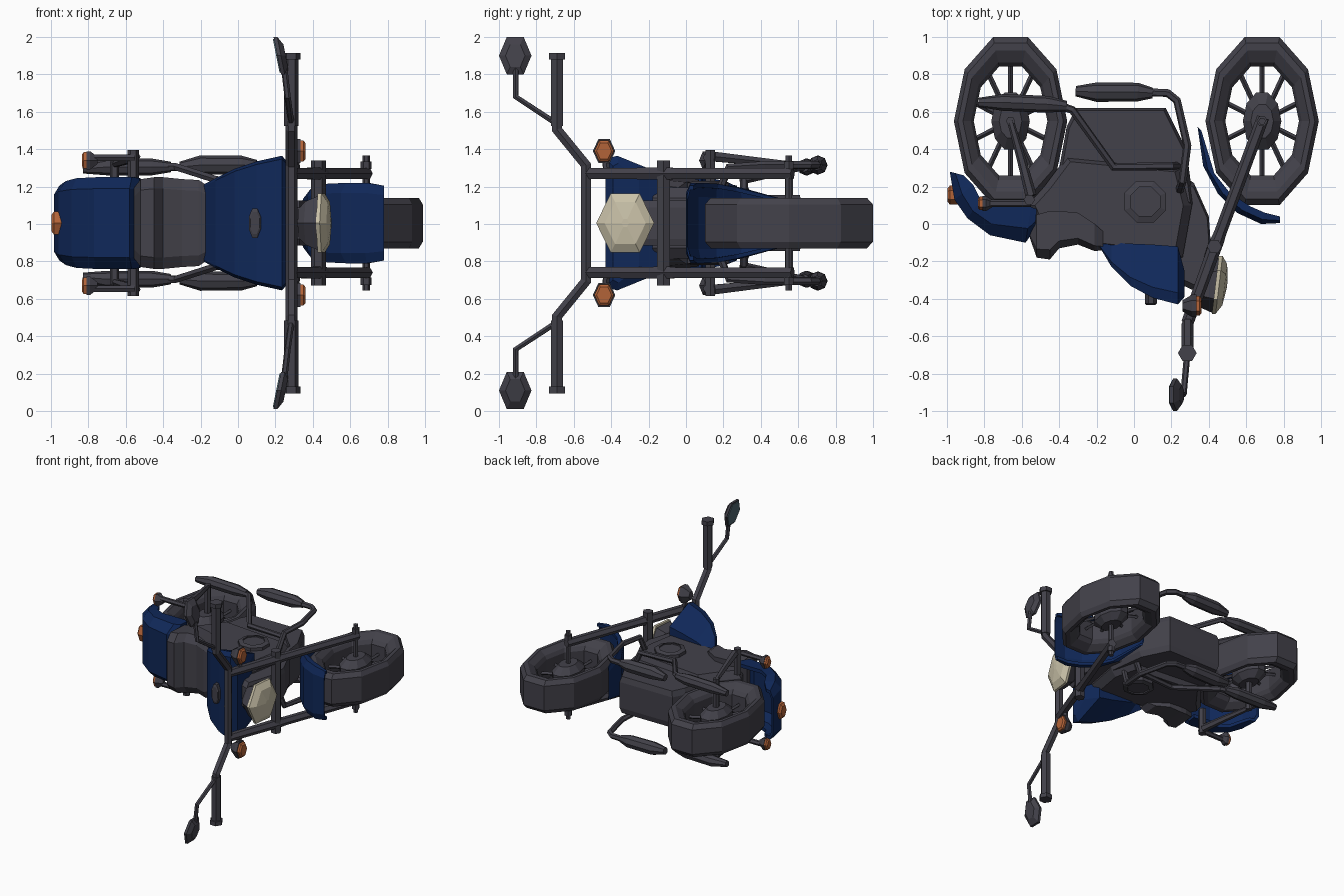
import bpy, bmesh, math
from mathutils import Vector

if "Cube" in bpy.data.objects:
    bpy.data.objects.remove(bpy.data.objects["Cube"])

MID = 1.005  # height of the symmetry plane


def material(name, rgb):
    m = bpy.data.materials.new(name)
    m.use_nodes = True
    m.diffuse_color = (*rgb, 1)
    m.node_tree.nodes["Principled BSDF"].inputs["Base Color"].default_value = (*rgb, 1)
    return m


GREY = material("dark grey", (0.055, 0.053, 0.068))
BLUE = material("deep blue", (0.005, 0.021, 0.1))
ORANGE = material("amber", (0.45, 0.125, 0.04))
CREAM = material("lamp cream", (0.58, 0.53, 0.39))
GLASS = material("mirror glass", (0.08, 0.13, 0.16))


def loft(name, rings, mat, closed=False, pair=False):
    """Skin a list of equal point rings; pair mirrors the part across the middle."""
    bm = bmesh.new()
    rows = [[bm.verts.new(p) for p in r] for r in rings]
    n = len(rows[0])
    last = len(rows) if closed else len(rows) - 1
    for a in range(last):
        p, q = rows[a], rows[(a + 1) % len(rows)]
        for i in range(n):
            j = (i + 1) % n
            bm.faces.new((p[i], p[j], q[j], q[i]))
    if not closed:
        bm.faces.new(rows[0])
        bm.faces.new(rows[-1])
    bmesh.ops.recalc_face_normals(bm, faces=bm.faces)
    me = bpy.data.meshes.new(name)
    bm.to_mesh(me)
    bm.free()
    me.materials.append(mat)
    ob = bpy.data.objects.new(name, me)
    ob.location.z = MID
    bpy.context.scene.collection.objects.link(ob)
    if pair:
        mod = ob.modifiers.new("both sides", "MIRROR")
        mod.use_axis = (False, False, True)
        mod.use_mirror_merge = False
    return ob


def tube(name, path, radii, mat=GREY, sides=6, pair=True):
    pts = [Vector(p) for p in path]
    if not isinstance(radii, (list, tuple)):
        radii = [radii] * len(pts)
    rings, quat, prev = [], None, None
    for i, p in enumerate(pts):
        a = (p - pts[i - 1]).normalized() if i else Vector()
        b = (pts[i + 1] - p).normalized() if i < len(pts) - 1 else Vector()
        t = (a + b).normalized()
        quat = prev.rotation_difference(t) @ quat if prev else t.to_track_quat("Z", "Y")
        prev = t
        rings.append([p + quat @ Vector((radii[i] * math.cos(k * math.tau / sides),
                                         radii[i] * math.sin(k * math.tau / sides), 0))
                      for k in range(sides)])
    return loft(name, rings, mat, pair=pair)


def prism(name, outline, half, mat=GREY, top=0.9):
    """Side outline extruded across the middle, with chamfered flanks."""
    c = sum((Vector(p) for p in outline), Vector((0, 0))) / len(outline)
    rings = []
    for z, s in ((-1, top), (-0.7, 1), (0.7, 1), (1, top)):
        rings.append([(*(c + (Vector(p) - c) * s), z * half) for p in outline])
    return loft(name, rings, mat)


def hull(name, sections, mat, low=0.8, crown=0.85):
    """Sections along x: (x, lower y, upper y, half width)."""
    rings = []
    for x, lo, hi, w in sections:
        sh = hi + (lo - hi) * 0.2
        rings.append([(x, hi, crown * w), (x, sh, w), (x, lo, low * w),
                      (x, lo, -low * w), (x, sh, -w), (x, hi, -crown * w)])
    return loft(name, rings, mat)


def oval(cx, cy, rx, ry, z, n=10, turn=0):
    return [(cx + rx * math.cos(turn + i * math.tau / n),
             cy + ry * math.sin(turn + i * math.tau / n), z) for i in range(n)]


def wheel(name, cx, cy=0.55, rx=0.303, ry=0.472):
    # tyre with rim, hub disc and spokes
    profile = [(0.65, 0.07), (0.7, 0.1), (0.84, 0.135), (0.93, 0.135), (1, 0.1)]
    profile += [(r, -z) for r, z in reversed(profile)]
    loft(name + "_tyre", [oval(cx, cy, rx * r, ry * r, z) for r, z in profile], GREY, closed=True)
    loft(name + "_hub", [oval(cx, cy, rx * r, ry * r, z)
                         for r, z in ((0.2, -0.1), (0.34, -0.05), (0.34, 0.05), (0.2, 0.1))], GREY)
    for i in range(10):
        a = math.radians(18 + 36 * i)
        ends = [(cx + rx * r * math.cos(a), cy + ry * r * math.sin(a), 0) for r in (0.25, 0.7)]
        tube(name + "_spoke", ends, 0.014, sides=4, pair=False)


def fender(name, outer, inner, widths):
    # C-shaped section swept around the wheel
    half = [(1, 0), (1, 0.6), (0.75, 1)]
    inside = [(0.65, 0.8), (0.88, 0.5), (0.88, 0)]
    section = half + [(-z, h) for z, h in reversed(half)]
    section += [(-z, h) for z, h in reversed(inside)] + inside
    rings = []
    for o, i, w in zip(outer, inner, widths):
        o, i = Vector(o), Vector(i)
        rings.append([(*(i + (o - i) * h), z * w) for z, h in section])
    loft(name, rings, BLUE)


def lamp(name, stations, cy, cz, aspect, mat, pair=False, lean=0, sides=6):
    """Faceted lamp along x: stations of (x, radius)."""
    rings = []
    for x, r in stations:
        pts = oval(cy, cz, r, r * aspect, x, sides)
        rings.append([(px + lean * (y - cy), y, z) for y, z, px in pts])
    loft(name, rings, mat, pair=pair)


# Wheels and fenders
wheel("rear_wheel", -0.66)
wheel("front_wheel", 0.685)
fender("rear_fender",
       [(-0.985, 0.28), (-0.96, 0.13), (-0.89, 0.03), (-0.77, -0.06), (-0.58, -0.1), (-0.53, -0.03)],
       [(-0.91, 0.26), (-0.86, 0.21), (-0.82, 0.13), (-0.75, 0.09), (-0.55, 0.09), (-0.52, 0.08)],
       [0.2, 0.225, 0.24, 0.245, 0.245, 0.24])
fender("front_fender",
       [(0.34, 0.52), (0.37, 0.31), (0.45, 0.16), (0.55, 0.06), (0.68, 0), (0.78, 0.005)],
       [(0.36, 0.5), (0.43, 0.27), (0.51, 0.17), (0.62, 0.095), (0.7, 0.06), (0.78, 0.04)],
       [0.13, 0.19, 0.21, 0.215, 0.215, 0.2])

# Engine, frame body and steering neck
prism("engine_block", [(-0.31, 0.62), (0.17, 0.62), (0.28, 0.4), (0.32, 0.1),
                       (-0.2, 0.1), (-0.4, 0.3), (-0.36, 0.52)], 0.15, top=0.95)
prism("frame_body", [(-0.36, 0.36), (0.26, 0.3), (0.31, 0.1), (0.26, -0.18),
                     (-0.2, -0.12), (-0.5, -0.05), (-0.57, 0.1), (-0.48, 0.2)], 0.19)
prism("steering_neck", [(0.2, 0.3), (0.32, 0.22), (0.4, 0.04), (0.41, -0.1), (0.33, -0.36),
                        (0.2, -0.3)], 0.12)
loft("air_filter", [oval(0.06, 0.12, r, r, z, 8, math.pi / 8)
                    for r, z in ((0.12, 0.15), (0.12, 0.215), (0.085, 0.225), (0.085, 0.215))],
     GREY, pair=True)

# Fuel tank, cap and saddle
hull("fuel_tank", [(-0.185, -0.1, -0.12, 0.205), (-0.12, -0.1, -0.23, 0.24),
                   (-0.02, -0.105, -0.33, 0.29), (0.1, -0.11, -0.395, 0.33),
                   (0.235, -0.12, -0.43, 0.36), (0.27, -0.25, -0.39, 0.32)], BLUE, low=0.72, crown=0.95)
loft("fuel_cap", [[(x, y, z) for x, z, y in oval(0.09, 0, 0.035 * s, 0.085 * s, y, 8, math.pi / 8)]
                  for s, y in ((1, -0.36), (1, -0.425), (0.75, -0.432))], GREY)
hull("saddle", [(-0.555, 0.0, -0.08, 0.19), (-0.52, 0.05, -0.18, 0.235), (-0.45, 0.07, -0.19, 0.245),
                (-0.4, 0.07, -0.13, 0.245), (-0.3, 0.06, -0.11, 0.235), (-0.21, 0, -0.145, 0.23),
                (-0.165, -0.04, -0.14, 0.2)], GREY, low=0.95, crown=0.75)

# Front fork, axles and yokes
F = 0.265
tube("fork_leg", [(0.285, -0.53, F), (0.445, -0.09, F), (0.46, -0.05, F), (0.69, 0.57, F)],
     [0.033, 0.037, 0.033, 0.033])
tube("front_axle", [(0.685, 0.55, -0.36), (0.685, 0.55, 0.36)], 0.02, pair=False)
tube("front_axle_nut", [(0.685, 0.55, 0.29), (0.685, 0.55, 0.33)], 0.03)
tube("lower_yoke", [(0.43, -0.12, -0.335), (0.43, -0.12, 0.335)], 0.04, pair=False)
tube("rear_axle", [(-0.66, 0.55, -0.33), (-0.66, 0.55, 0.33)], 0.025, pair=False)

# Rear shocks and indicator arms
tube("rear_shock", [(-0.66, 0.55, 0.315), (-0.6, 0.34, 0.335), (-0.55, 0.15, 0.355)],
     [0.018, 0.025, 0.03])
tube("shock_mount", [(-0.56, 0.13, 0.18), (-0.56, 0.13, 0.39)], 0.03)
tube("rear_indicator_arm", [(-0.55, 0.11, 0.35), (-0.77, 0.11, 0.35)], 0.02)

# Handlebar, grips and mirrors
tube("handlebar", [(0.285, -0.535, 0), (0.285, -0.535, 0.31), (0.285, -0.69, 0.5),
                   (0.285, -0.69, 0.6)], 0.032)
tube("grip", [(0.285, -0.69, 0.52), (0.285, -0.69, 0.88)], 0.038)
tube("grip_end", [(0.285, -0.69, 0.875), (0.285, -0.69, 0.91)], 0.05)
tube("mirror_stem", [(0.285, -0.69, 0.53), (0.265, -0.91, 0.675), (0.245, -0.91, 0.85)], 0.017)


def mirror_ring(x, s):
    return [(x - 0.2 * dz * s, -0.913 + dy * s, 0.895 + dz * s) for dy, dz in
            ((-0.045, 0.1), (0.045, 0.1), (0.087, 0), (0.045, -0.1), (-0.045, -0.1), (-0.087, 0))]


loft("mirror_shell", [mirror_ring(0.21, 1), mirror_ring(0.23, 1), mirror_ring(0.255, 0.6)], GREY, pair=True)
loft("mirror_plate", [mirror_ring(0.204, 0.9), mirror_ring(0.211, 0.9)], GLASS, pair=True)

# Headlight, tail light and indicators
lamp("headlight_housing", [(0.33, 0.08), (0.37, 0.12), (0.44, 0.15)], -0.325, 0, 1.12, GREY, lean=0.15)
lamp("headlight_lens", [(0.435, 0.155), (0.455, 0.155), (0.485, 0.11), (0.498, 0.02)],
     -0.325, 0, 1.18, CREAM, lean=0.12)
lamp("tail_light", [(-0.998, 0.035), (-0.985, 0.05), (-0.94, 0.05)], 0.155, 0, 1.4, ORANGE)
lamp("front_indicator_cup", [(0.26, 0.03), (0.31, 0.06), (0.335, 0.06)], -0.438, 0.385, 1.25, GREY, True)
lamp("front_indicator_lens", [(0.33, 0.052), (0.35, 0.052), (0.36, 0.04)], -0.438, 0.385, 1.25, ORANGE, True)
tube("front_indicator_arm", [(0.32, -0.42, 0.25), (0.3, -0.435, 0.37)], 0.02)
lamp("rear_indicator_cup", [(-0.75, 0.015), (-0.79, 0.04), (-0.81, 0.04)], 0.11, 0.335, 1.4, GREY, True)
lamp("rear_indicator_lens", [(-0.835, 0.025), (-0.825, 0.036), (-0.805, 0.036)], 0.11, 0.335, 1.4, ORANGE, True)

# Exhausts: a front and a rear pipe on each side
tube("front_exhaust_pipe", [(0.24, 0.17, 0.15), (0.26, 0.23, 0.3), (0.285, 0.42, 0.31),
                            (0.23, 0.66, 0.31), (0.18, 0.7, 0.31), (0.06, 0.705, 0.31)], 0.022)
tube("front_muffler", [(0.1, 0.7, 0.31), (0.02, 0.705, 0.31), (-0.2, 0.705, 0.31), (-0.31, 0.71, 0.3)],
     [0.028, 0.05, 0.052, 0.028], sides=8)
tube("rear_exhaust_pipe", [(0.24, 0.31, 0.12), (0.2, 0.31, 0.22), (-0.11, 0.305, 0.23),
                           (-0.33, 0.61, 0.3), (-0.42, 0.64, 0.3)], 0.022)
tube("rear_muffler", [(-0.36, 0.63, 0.3), (-0.46, 0.64, 0.3), (-0.7, 0.65, 0.3), (-0.83, 0.65, 0.29)],
     [0.028, 0.045, 0.045, 0.025], sides=8)
